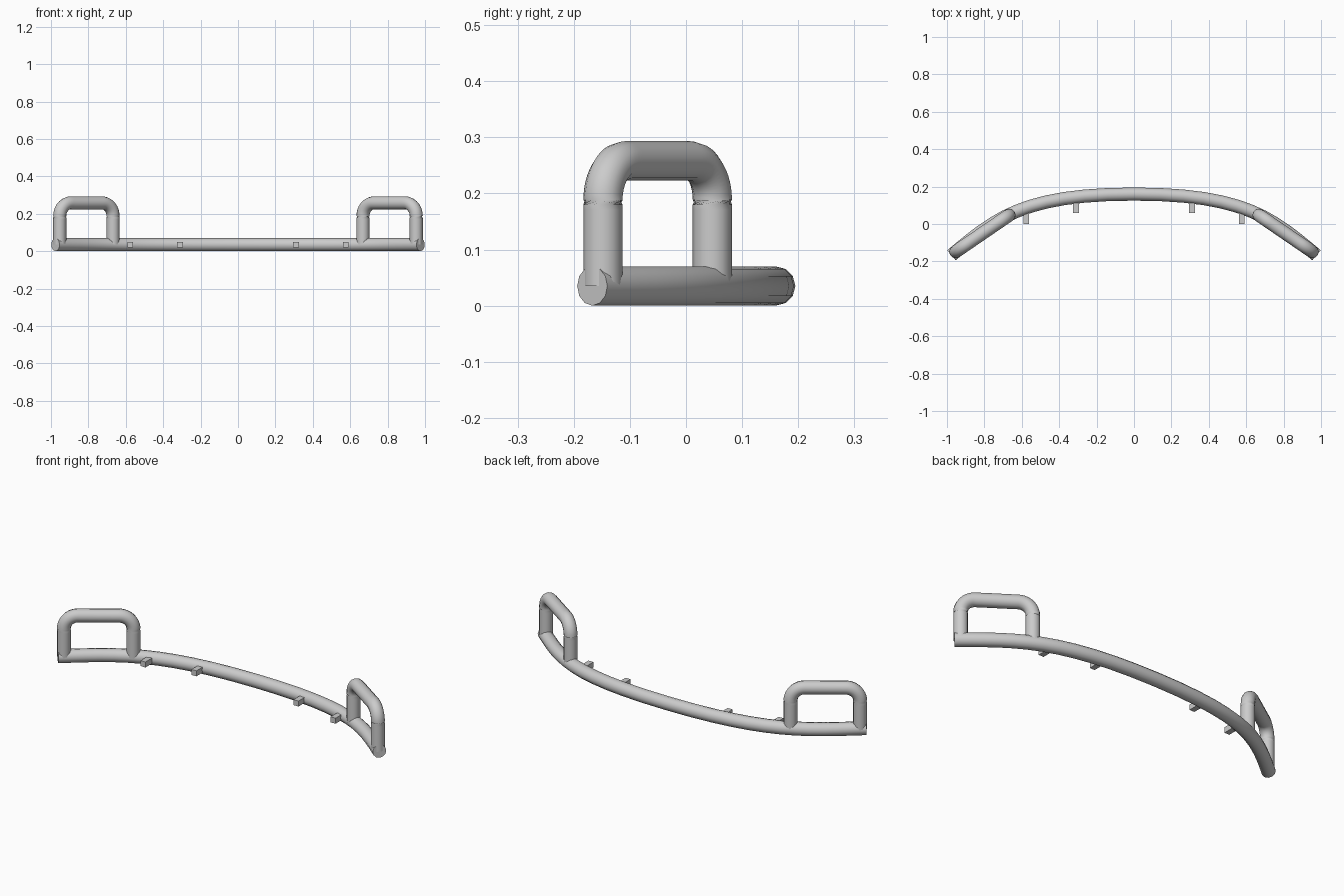
import bpy
import math
from mathutils import Vector

cube = bpy.data.objects.get("Cube")
if cube:
    bpy.data.objects.remove(cube, do_unlink=True)

RADIUS = 0.035

metal = bpy.data.materials.new("light_grey_metal")
metal.use_nodes = True
GREY = (0.6, 0.6, 0.6, 1)
metal.diffuse_color = GREY
metal.node_tree.nodes["Principled BSDF"].inputs["Base Color"].default_value = GREY


def tube(name, knots):
    """Round tube along a Bezier path; each knot is (left handle, point, right handle)."""
    curve = bpy.data.curves.new(name, "CURVE")
    curve.dimensions = "3D"
    curve.twist_mode = "Z_UP"
    curve.bevel_depth = RADIUS
    curve.bevel_resolution = 4
    curve.resolution_u = 12
    curve.use_fill_caps = True
    spline = curve.splines.new("BEZIER")
    spline.bezier_points.add(len(knots) - 1)
    for bp, (left, point, right) in zip(spline.bezier_points, knots):
        bp.handle_left_type = bp.handle_right_type = "FREE"
        bp.handle_left, bp.co, bp.handle_right = left, point, right
    obj = bpy.data.objects.new(name, curve)
    bpy.context.collection.objects.link(obj)
    bpy.ops.object.select_all(action="DESELECT")
    obj.select_set(True)
    bpy.context.view_layer.objects.active = obj
    bpy.ops.object.convert(target="MESH")
    obj = bpy.context.object
    obj.data.materials.clear()
    obj.data.materials.append(metal)
    bpy.ops.object.shade_smooth_by_angle(angle=math.radians(40))
    return obj


def rounded_handle(name, foot_a, foot_b, height, bend):
    """Upside-down U between two feet, with rounded top corners."""
    up = Vector((0, 0, height))
    along = (foot_b - foot_a).normalized()
    k = 0.55 * bend
    knots = [(foot_a, foot_a, foot_a + up * 0.3)]
    for foot, d, rising in ((foot_a, along, True), (foot_b, -along, False)):
        corner = foot + up
        low = corner - Vector((0, 0, bend))
        side = corner + d * bend
        low_in, low_out = low - Vector((0, 0, 0.03)), low + Vector((0, 0, k))
        side_in, side_out = side - d * k, side + d * 0.03
        if rising:
            knots += [(low_in, low, low_out), (side_in, side, side_out)]
        else:
            knots += [(side_out, side, side_in), (low_out, low, low_in)]
    knots.append((foot_b + up * 0.3, foot_b, foot_b))
    return tube(name, knots)


# Curved main bar
middle = Vector((0, 0.16, RADIUS))
reach = Vector((0.6, 0, 0))
end_r, end_l = Vector((-0.976, -0.167, RADIUS)), Vector((0.976, -0.167, RADIUS))
pull_r, pull_l = Vector((0.231, 0.192, 0)), Vector((-0.231, 0.192, 0))
tube("main_bar", [(end_r, end_r, end_r + pull_r),
                  (middle - reach, middle, middle + reach),
                  (end_l + pull_l, end_l, end_l)])

for side, label in ((1, "left"), (-1, "right")):
    # Upright handle at each end
    rounded_handle(label + "_handle",
                   Vector((side * 0.953, -0.148, RADIUS)),
                   Vector((side * 0.668, 0.047, RADIUS)), 0.223, 0.07)
    # Small mounting tabs on the inner side of the bar
    for part, x, front, back in (("outer", 0.577, 0.0, 0.09), ("inner", 0.31, 0.06, 0.14)):
        bpy.ops.mesh.primitive_cube_add(
            size=1, location=(side * x, (front + back) / 2, RADIUS))
        tab = bpy.context.object
        tab.name = f"{label}_{part}_tab"
        tab.scale = (0.03, back - front, 0.03)
        tab.data.materials.append(metal)
